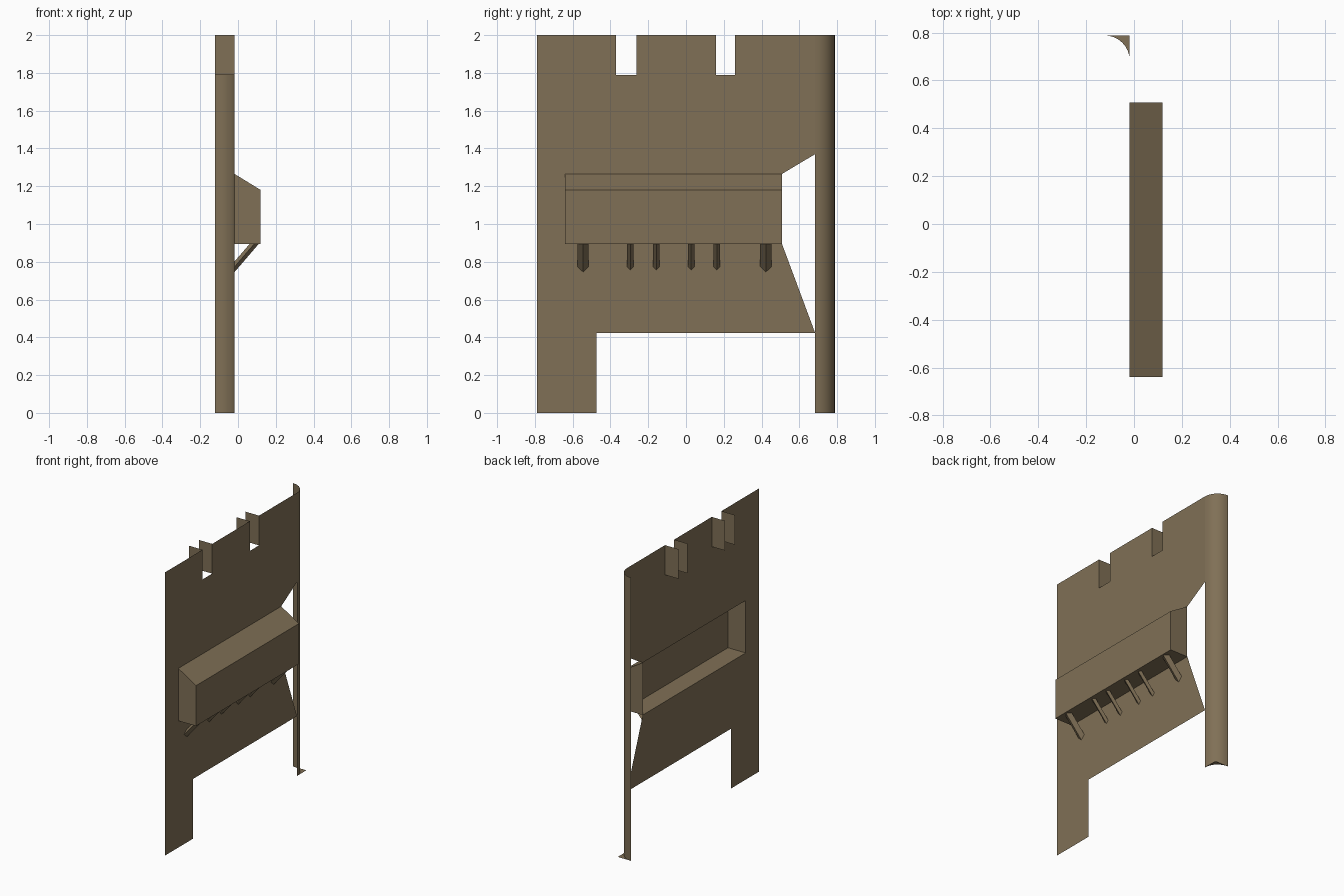
import bpy, bmesh, math

if "Cube" in bpy.data.objects:
    bpy.data.objects.remove(bpy.data.objects["Cube"])

# one flat colour for the whole piece
mat = bpy.data.materials.new("stone_brown")
mat.diffuse_color = (0.216, 0.162, 0.093, 1)
mat.use_nodes = True
mat.node_tree.nodes["Principled BSDF"].inputs["Base Color"].default_value = mat.diffuse_color

X = -0.018              # wall plane
XB = -0.122             # back of the merlon returns and of the round corner
XF = 0.12               # front of the projecting box
Y0, Y1, YE = -0.788, 0.684, 0.788
BY0, BY1, BZ0, BZ1 = -0.64, 0.508, 0.895, 1.265   # box opening in the wall
NOTCHES = ((-0.37, -0.262), (0.158, 0.26))
NZ = 1.79


def make(name, faces, smooth=False):
    """Object from a list of polygons, shared corners welded."""
    bm = bmesh.new()
    for f in faces:
        bm.faces.new([bm.verts.new(p) for p in f])
    bmesh.ops.remove_doubles(bm, verts=bm.verts, dist=1e-5)
    for f in bm.faces:
        f.smooth = smooth
    me = bpy.data.meshes.new(name)
    bm.to_mesh(me)
    bm.free()
    me.materials.append(mat)
    ob = bpy.data.objects.new(name, me)
    bpy.context.collection.objects.link(ob)
    return ob


# wall sheet: one outline with leg, side opening and battlement notches
outline = [(Y0, 0), (-0.475, 0), (-0.475, 0.422), (Y1, 0.422),
           (BY1, BZ0), (BY0, BZ0), (BY0, BZ1), (BY1, BZ1), (Y1, 1.37), (Y1, 2)]
for a, b in reversed(NOTCHES):
    outline += [(b, 2), (b, NZ), (a, NZ), (a, 2)]
outline.append((Y0, 2))
make("wall", [[(X, y, z) for y, z in outline]])

# returns at both sides of each notch
returns = []
for a, b in NOTCHES:
    for y, flip in ((a, 1), (b, -1)):
        returns.append([(X, y, NZ), (X, y, 2), (XB, y, 2), (XB, y, NZ)][::flip])
make("notch_returns", returns)

# projecting box with sloped roof, open to the back
prof = [(X, BZ0), (XF, BZ0), (XF, 1.18), (X, BZ1)]
box = []
for (xa, za), (xb, zb) in zip(prof, prof[1:]):
    box.append([(xa, BY0, za), (xb, BY0, zb), (xb, BY1, zb), (xa, BY1, za)][::-1])
box.append([(x, BY0, z) for x, z in prof])
box.append([(x, BY1, z) for x, z in reversed(prof)])
make("projecting_box", box)

# rounded corner, full height
N = 8
arc = [(XB + (X - XB) * math.cos(math.pi / 2 * i / N),
        Y1 + (YE - Y1) * math.sin(math.pi / 2 * i / N)) for i in range(N + 1)]
make("round_corner", [[(*a, 0), (*b, 0), (*b, 2), (*a, 2)]
                      for a, b in zip(arc, arc[1:])], smooth=True)

# square foot filling outside the rounded corner
make("corner_foot", [[(*a, 0), (X, YE, 0), (*b, 0)] for a, b in zip(arc, arc[1:])])

# slanted diamond-section struts from wall up to box underside
for i, (y, w, h) in enumerate(((-0.545, 0.03, 0.028), (-0.295, 0.0175, 0.018),
                               (-0.157, 0.0175, 0.018), (0.027, 0.0175, 0.018),
                               (0.163, 0.0175, 0.018), (0.423, 0.03, 0.028))):
    slope = 0.122 / 0.105
    low = [(X, y + dy, 0.774 + dz) for dy, dz in ((0, -h), (w, 0), (0, h), (-w, 0))]
    top = [(X + (BZ0 - p[2]) / slope, p[1], BZ0) for p in low]
    make(f"strut_{i + 1}", [[low[k], low[(k + 1) % 4], top[(k + 1) % 4], top[k]]
                            for k in range(4)])
